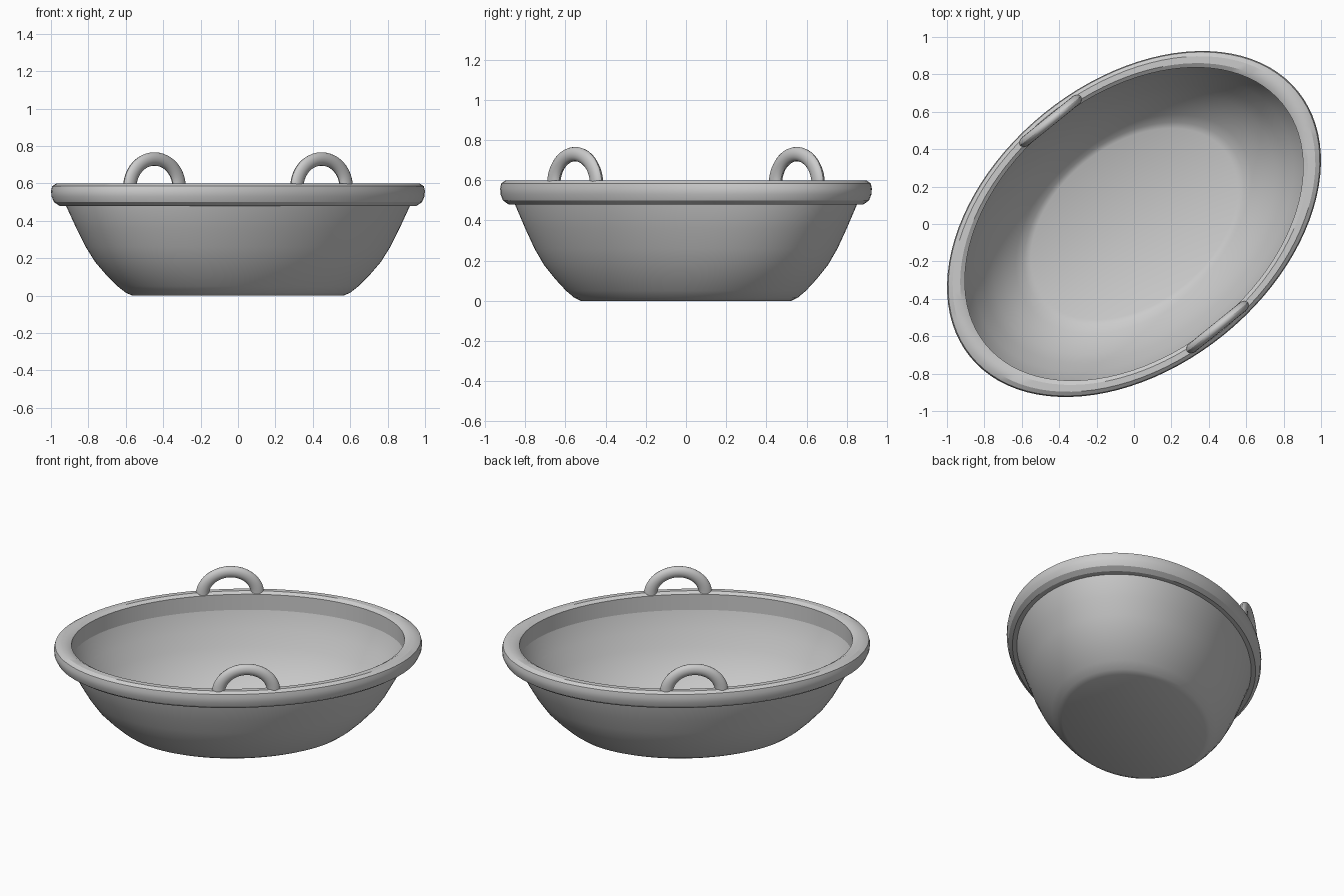
import bpy, bmesh, math
from mathutils import Matrix, Vector

if "Cube" in bpy.data.objects:
    bpy.data.objects.remove(bpy.data.objects["Cube"])

# The basin is round work stretched into an oval and turned about z
OVAL = Matrix.Rotation(math.radians(39), 4, 'Z') @ Matrix.Diagonal((1.128, 0.763, 1, 1))


def finish(bm, name, angle=30):
    bm.transform(OVAL)
    bmesh.ops.recalc_face_normals(bm, faces=bm.faces)
    mesh = bpy.data.meshes.new(name)
    bm.to_mesh(mesh)
    bm.free()
    obj = bpy.data.objects.new(name, mesh)
    bpy.context.collection.objects.link(obj)
    bpy.ops.object.select_all(action='DESELECT')
    obj.select_set(True)
    bpy.context.view_layer.objects.active = obj
    bpy.ops.object.shade_smooth_by_angle(angle=math.radians(angle))
    return obj


def lathe(name, profile, closed, segments=96):
    bm = bmesh.new()
    verts = [bm.verts.new((r, 0, z)) for r, z in profile]
    ends = verts + verts[:1] if closed else verts
    edges = [bm.edges.new(pair) for pair in zip(ends, ends[1:])]
    bmesh.ops.spin(bm, geom=verts + edges, cent=(0, 0, 0), axis=(0, 0, 1),
                   angle=2 * math.pi, steps=segments)
    bmesh.ops.remove_doubles(bm, verts=bm.verts, dist=1e-4)
    return finish(bm, name)


def handle(name, side, major=0.15, minor=0.036, steps=32, sides=16):
    # half ring standing on the rim
    bm = bmesh.new()
    rings = []
    for i in range(steps + 1):
        t = math.pi * i / steps
        out = Vector((math.cos(t), 0, math.sin(t)))
        centre = Vector((0, side * 0.93, 0.58)) + out * major
        rings.append([bm.verts.new(centre + out * minor * math.cos(a) + Vector((0, minor * math.sin(a), 0)))
                      for a in (2 * math.pi * j / sides for j in range(sides))])
    for r0, r1 in zip(rings, rings[1:]):
        for j in range(sides):
            k = (j + 1) % sides
            bm.faces.new((r0[j], r0[k], r1[k], r1[j]))
    bm.faces.new(rings[0])
    bm.faces.new(rings[-1])
    return finish(bm, name)


# Thin bowl: outside from floor to rim, then back down the inside
outer = [(0.565, 0), (0.60, 0.015), (0.645, 0.05), (0.705, 0.11), (0.765, 0.18),
         (0.815, 0.26), (0.865, 0.36), (0.925, 0.49), (0.93, 0.52)]
inner = [(r - 0.012, z + 0.006) for r, z in reversed(outer)]
lathe("bowl", [(0, 0)] + outer + inner + [(0, 0.006)], False)

# Rolled rim with a flat top and an upright inner lip
lathe("rim", [(0.905, 0.48), (0.955, 0.48), (0.985, 0.50), (0.998, 0.53), (1.0, 0.56),
              (0.994, 0.585), (0.97, 0.60), (0.93, 0.60), (0.905, 0.585)], True)

# Pair of handles on the long sides
for label, side in (("back", 1), ("front", -1)):
    handle(label + "_handle", side)
